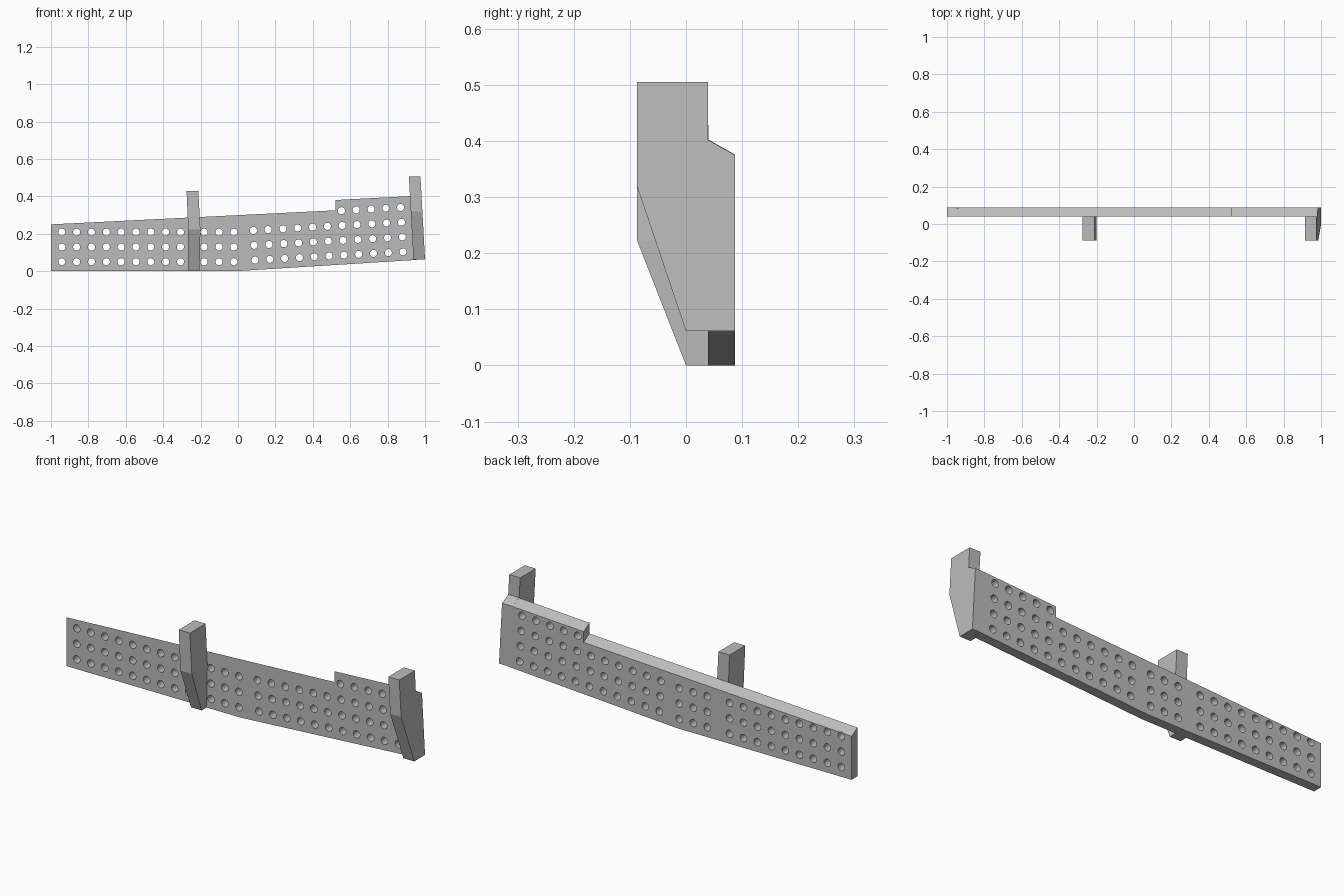
import bpy
import bmesh
from math import pi, radians
from mathutils import Matrix, Vector

if "Cube" in bpy.data.objects:
    bpy.data.objects.remove(bpy.data.objects["Cube"], do_unlink=True)

grey = bpy.data.materials.new("plain grey")
grey.use_nodes = True
grey.diffuse_color = (0.5, 0.5, 0.5, 1)
grey.node_tree.nodes["Principled BSDF"].inputs["Base Color"].default_value = (0.5, 0.5, 0.5, 1)

FRONT, BACK = 0.039, 0.087   # plate faces in y
DROP = 0.027                 # the plate's top slopes down toward the back


def finish(bm, name):
    bmesh.ops.recalc_face_normals(bm, faces=bm.faces)
    mesh = bpy.data.meshes.new(name)
    bm.to_mesh(mesh)
    bm.free()
    mesh.materials.append(grey)
    obj = bpy.data.objects.new(name, mesh)
    bpy.context.collection.objects.link(obj)
    return obj


def bridge(name, loops):
    """Solid through a series of matching point loops, capped at both ends."""
    bm = bmesh.new()
    rings = [[bm.verts.new(p) for p in loop] for loop in loops]
    n = len(rings[0])
    for a, b in zip(rings, rings[1:]):
        for i in range(n):
            j = (i + 1) % n
            bm.faces.new((a[i], a[j], b[j], b[i]))
    bm.faces.new(rings[0])
    bm.faces.new(rings[-1])
    return finish(bm, name)


# Perforated plate with a bent lower edge and a raised step
lower = [(-1, 0), (-0.01, 0), (0.955, 0.06)]
upper = [(0.955, 0.403), (0.52, 0.38), (0.52, 0.325), (-1, 0.25)]
plate = bridge("perforated_plate", [
    [(x, FRONT, z) for x, z in lower + upper],
    [(x, BACK, z) for x, z in lower] + [(x, BACK, z - DROP) for x, z in upper]])

# Hole positions: two straight groups, then one tilted group
PITCH = 0.0793
holes = []
for start, count in ((-0.942, 9), (-0.181, 3)):
    holes += [(start + PITCH * i, 0.05 + PITCH * r) for i in range(count) for r in range(3)]
tilt = Matrix.Rotation(radians(3.2), 2)
for i in range(11):
    for r in range(4 if i > 5 else 3):
        holes.append(Vector((0.091, 0.059)) + tilt @ Vector((PITCH * i, PITCH * r)))

bm = bmesh.new()
for x, z in holes:
    place = Matrix.Translation((x, (FRONT + BACK) / 2, z)) @ Matrix.Rotation(pi / 2, 4, "X")
    bmesh.ops.create_cone(bm, cap_ends=True, segments=20, radius1=0.019, radius2=0.019,
                          depth=0.1, matrix=place)
cutter = finish(bm, "hole_cutter")
cutter.hide_render = True

cut = plate.modifiers.new("holes", "BOOLEAN")
cut.operation = "DIFFERENCE"
cut.solver = "EXACT"
cut.object = cutter
bpy.context.view_layer.objects.active = plate
plate.select_set(True)
bpy.ops.object.modifier_apply(modifier="holes")
bpy.data.objects.remove(cutter, do_unlink=True)
bpy.ops.object.shade_smooth_by_angle(angle=radians(30))

# Middle post: upright below, leaning above the bend
bridge("middle_post", [
    [(x0, y0, z), (x1, y0, z), (x1, 0.04, z), (x0, 0.04, z)]
    for x0, x1, y0, z in ((-0.267, -0.206, 0, 0),
                          (-0.266, -0.201, -BACK, 0.222),
                          (-0.275, -0.212, -BACK, 0.428))])

# End post: side profile extruded across, leaning with height
profile = [(0, 0.061), (-BACK, 0.318), (-BACK, 0.505), (FRONT, 0.505),
           (FRONT, 0.402), (BACK, 0.375), (BACK, 0.061)]
bridge("end_post", [[(x - 0.055 * (z - 0.061), y, z) for y, z in profile]
                    for x in (0.938, 1.0)])
